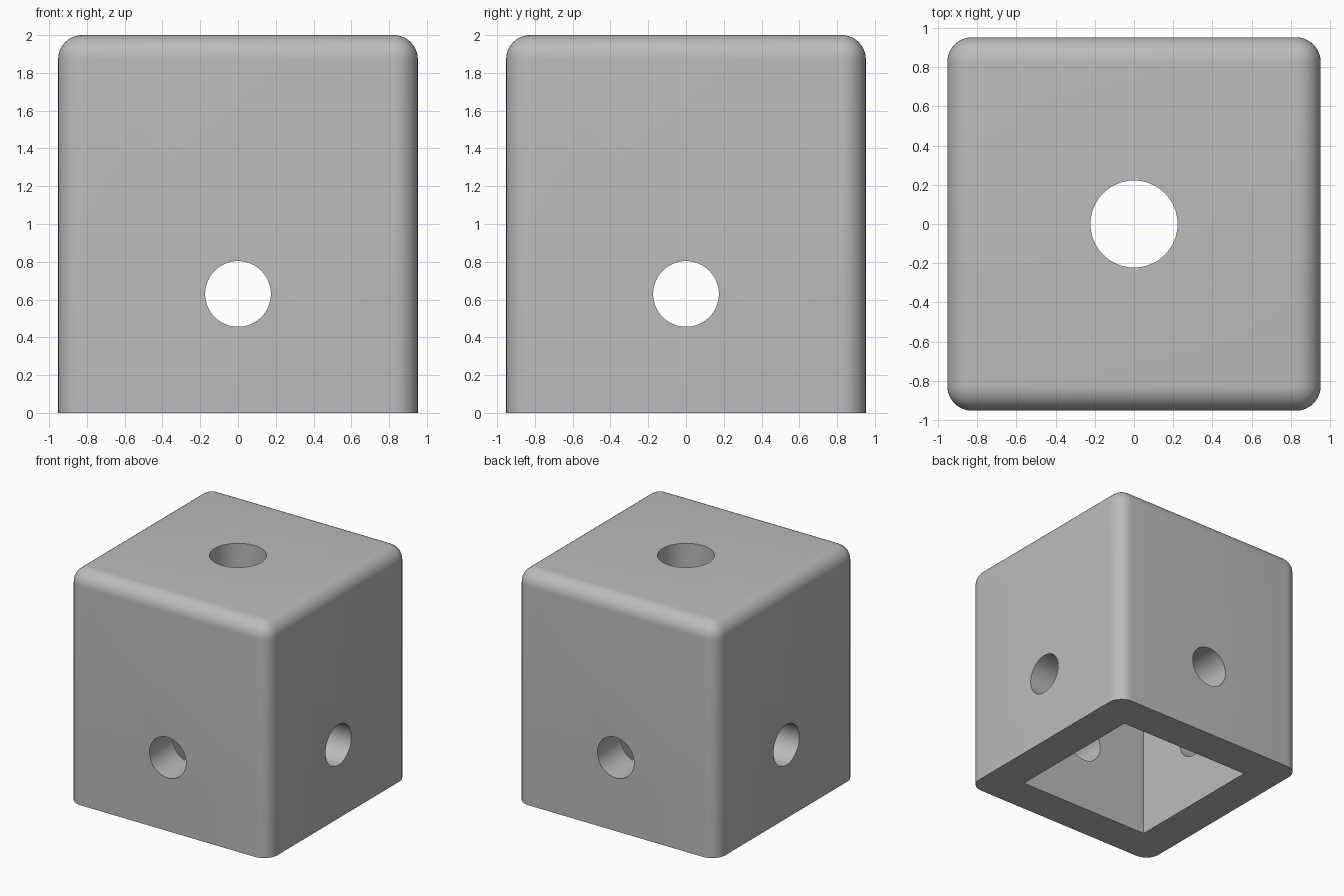
import bpy, bmesh, math
from mathutils import Matrix

if "Cube" in bpy.data.objects:
    bpy.data.objects.remove(bpy.data.objects["Cube"])

HALF, HEIGHT, ROUND = 0.952, 2.0, 0.127
WALL = 0.317
HOLE_Z, SIDE_R, TOP_R = 0.63, 0.174, 0.222

grey = bpy.data.materials.new("light grey")
grey.use_nodes = True
grey.diffuse_color = (0.5, 0.5, 0.5, 1)
grey.node_tree.nodes["Principled BSDF"].inputs["Base Color"].default_value = (0.5, 0.5, 0.5, 1)


def add_object(name, bm):
    mesh = bpy.data.meshes.new(name)
    bm.to_mesh(mesh)
    bm.free()
    mesh.materials.append(grey)
    obj = bpy.data.objects.new(name, mesh)
    bpy.context.collection.objects.link(obj)
    return obj


def box(half, bottom, top):
    bm = bmesh.new()
    size = (2 * half, 2 * half, top - bottom, 1)
    place = Matrix.Translation((0, 0, (top + bottom) / 2))
    bmesh.ops.create_cube(bm, size=1, matrix=place @ Matrix.Diagonal(size))
    return bm


def drill(name, radius, length, matrix):
    bm = bmesh.new()
    bmesh.ops.create_cone(bm, cap_ends=True, segments=64, radius1=radius,
                          radius2=radius, depth=length, matrix=matrix)
    return add_object(name, bm)


# Block with rounded upright and top edges, flat base
bm = box(HALF, 0, HEIGHT)
rounded = [e for e in bm.edges if max(v.co.z for v in e.verts) > HEIGHT / 2]
bmesh.ops.bevel(bm, geom=rounded, offset=ROUND, offset_type='OFFSET',
                segments=10, profile=0.5, affect='EDGES')
block = add_object("hollow_block", bm)

# Square cavity open at the base, cross holes and top hole
cutters = [add_object("cavity_cutter", box(HALF - WALL, -0.2, HEIGHT - WALL))]
at_hole = Matrix.Translation((0, 0, HOLE_Z))
for axis, name in (('X', "front_back_drill"), ('Y', "left_right_drill")):
    cutters.append(drill(name, SIDE_R, 3, at_hole @ Matrix.Rotation(math.pi / 2, 4, axis)))
cutters.append(drill("top_drill", TOP_R, 1, Matrix.Translation((0, 0, HEIGHT))))

bpy.context.view_layer.objects.active = block
block.select_set(True)
for cutter in cutters:
    cutter.hide_render = True
    cut = block.modifiers.new(cutter.name, 'BOOLEAN')
    cut.operation = 'DIFFERENCE'
    cut.solver = 'EXACT'
    cut.object = cutter
    bpy.ops.object.modifier_apply(modifier=cut.name)
for cutter in cutters:
    bpy.data.objects.remove(cutter)

bpy.ops.object.shade_smooth_by_angle(angle=math.radians(30))
